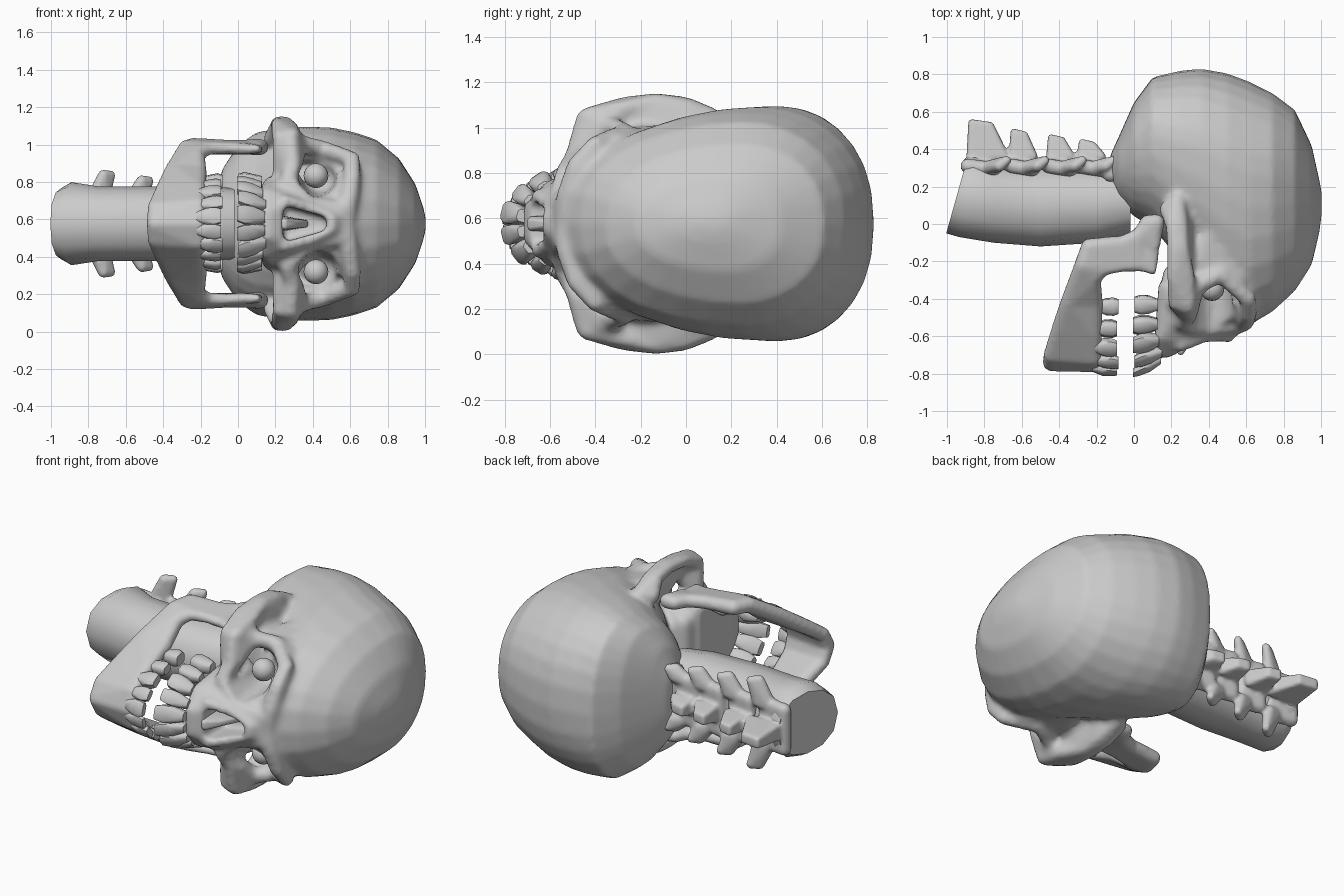
import bpy, bmesh, math
from mathutils import Vector

if "Cube" in bpy.data.objects:
    bpy.data.objects.remove(bpy.data.objects["Cube"])

MID = 0.577  # height of the symmetry plane; points are (x, y, lateral, radius)

tmp = bmesh.new()
bmesh.ops.create_icosphere(tmp, subdivisions=2, radius=1)
BALL = [v.co.copy() for v in tmp.verts]
tmp.free()


def add_hull(bm, balls):
    """Convex hull wrapped round a set of balls."""
    t = bmesh.new()
    for x, y, l, r in balls:
        for b in (BALL if r > 0 else [Vector()]):
            t.verts.new(Vector((x, y, MID + l)) + b * r)
    bmesh.ops.convex_hull(t, input=t.verts[:])
    bmesh.ops.delete(t, geom=[v for v in t.verts if not v.link_faces], context='VERTS')
    bmesh.ops.recalc_face_normals(t, faces=t.faces[:])
    me = bpy.data.meshes.new("hull")
    t.to_mesh(me)
    t.free()
    bm.from_mesh(me)
    bpy.data.meshes.remove(me)


def flip(balls):
    return [(x, y, -l, r) for x, y, l, r in balls]


def pair(bm, *balls):
    add_hull(bm, balls)
    add_hull(bm, flip(balls))


def across(bm, *balls):
    add_hull(bm, list(balls) + flip(balls))


def chain(bm, *balls):
    for a, b in zip(balls, balls[1:]):
        pair(bm, a, b)


def add_loft(bm, sections, sides, peak, power):
    """Skin through rings along x: (x, y_front, y_back, half_width, slant)."""
    rings = []
    for x, yf, yb, w, slant in sections:
        yc, ring = yf + peak * (yb - yf), []
        for i in range(sides):
            a = 2 * math.pi * i / sides
            c, s = math.cos(a), math.sin(a)
            y = yc + c * ((yb - yc) if c > 0 else (yc - yf))
            z = MID + w * math.copysign(abs(s) ** power, s)
            ring.append(bm.verts.new((x + slant * (y - yc), y, z)))
        rings.append(ring)
    faces = [bm.faces.new(rings[0]), bm.faces.new(rings[-1])]
    for r, q in zip(rings, rings[1:]):
        for i in range(sides):
            j = (i + 1) % sides
            faces.append(bm.faces.new((r[i], r[j], q[j], q[i])))
    bmesh.ops.recalc_face_normals(bm, faces=faces)


def make(name, bm, angle=40):
    me = bpy.data.meshes.new(name)
    bm.to_mesh(me)
    bm.free()
    ob = bpy.data.objects.new(name, me)
    bpy.context.collection.objects.link(ob)
    bpy.ops.object.select_all(action='DESELECT')
    ob.select_set(True)
    bpy.context.view_layer.objects.active = ob
    bpy.ops.object.shade_smooth_by_angle(angle=math.radians(angle))
    return ob


def fuse(ob, voxel, smooth=4, cutter=None):
    def remesh():
        m = ob.modifiers.new("fuse", 'REMESH')
        m.mode, m.voxel_size, m.use_smooth_shade = 'VOXEL', voxel, True
    remesh()
    if cutter:
        b = ob.modifiers.new("cut", 'BOOLEAN')
        b.operation, b.solver, b.object = 'DIFFERENCE', 'EXACT', cutter
        remesh()
    s = ob.modifiers.new("soften", 'SMOOTH')
    s.factor, s.iterations = 0.5, smooth


# braincase
sk = bmesh.new()
add_loft(sk, [(-.13, .22, .36, .15, 0), (-.08, .12, .47, .30, 0), (0, .04, .65, .42, 0),
              (.1, -.02, .785, .49, 0), (.25, -.2, .82, .515, 0), (.36, -.3, .83, .52, 0),
              (.5, -.46, .805, .515, 0), (.62, -.54, .76, .49, 0), (.74, -.47, .70, .45, 0),
              (.86, -.36, .61, .35, 0), (.95, -.22, .42, .21, 0), (.99, -.05, .24, .09, 0),
              (1.004, .05, .17, .03, 0)], 28, .62, .85)
# middle of the face and upper jaw
across(sk, (.22, -.28, .14, .07), (.5, -.4, .2, .09), (.3, -.5, .14, .06), (.52, -.5, .05, .06))
across(sk, (.16, -.68, .06, .04), (.15, -.6, .15, .04), (.17, -.34, .21, .04),
       (.29, -.62, .1, .045), (.28, -.34, .25, .05))
# brow ridge, side and lower rims of the eye sockets
chain(sk, (.575, -.53, 0, .05), (.59, -.52, .12, .055), (.61, -.48, .25, .05),
      (.61, -.40, .345, .045), (.46, -.27, .40, .045), (.32, -.34, .43, .05))
chain(sk, (.3, -.42, .40, .05), (.27, -.53, .22, .05), (.4, -.55, .1, .05), (.56, -.54, .07, .05))
# outer wall behind each socket
pair(sk, (.56, -.3, .36, .04), (.43, -.22, .38, .04), (.34, -.22, .38, .05), (.4, -.05, .40, .04))
# nose bridge and side walls
pair(sk, (.54, -.56, .03, .035), (.5, -.61, .015, .03), (.42, -.56, .06, .035))
chain(sk, (.5, -.60, .035, .03), (.38, -.6, .085, .035), (.25, -.65, .12, .035))
# cheekbones and arches, webbed to the braincase
pair(sk, (.21, -.43, .42, .03), (.28, -.445, .46, .045), (.33, -.33, .43, .05),
     (.22, -.42, .28, .04), (.3, -.5, .28, .04))
arch = [((.215, -.43, .46, .035), (.29, -.435, .47, .045)),
        ((.21, -.28, .525, .035), (.29, -.28, .505, .04)),
        ((.21, -.13, .54, .035), (.26, -.13, .54, .035)),
        ((.205, 0, .52, .04), (.25, 0, .515, .04)),
        ((.17, .08, .45, .04), (.23, .12, .46, .05))]
for (a, b), (c, d) in zip(arch, arch[1:]):
    pair(sk, a, b, c, d)
pair(sk, (.27, -.36, .47, .03), (.27, -.13, .53, .03), (.26, .02, .50, .03),
     (.28, .05, .40, .04), (.3, -.2, .34, .04))
skull = make("skull", sk)

# cutter for eye sockets and nose opening
cut = bmesh.new()
pair(cut, (.43, -.34, .25, .09), (.35, -.7, .25, .055), (.37, -.7, .32, .06),
     (.49, -.7, .3, .06), (.5, -.7, .22, .06), (.43, -.7, .18, .06))
across(cut, (.27, -.5, .06, .03), (.45, -.53, .015, .025), (.27, -.85, .065, .03), (.45, -.85, .015, .025))
sockets = make("socket_cutter", cut)
sockets.hide_render = True
sockets.hide_set(True)
fuse(skull, .0165, 4, sockets)

# nasal septum
ns = bmesh.new()
across(ns, (.25, -.68, .012, .02), (.25, -.5, .02, .02), (.36, -.5, .005, .015), (.3, -.62, .005, .015))
make("nasal_septum", ns, 50)

# eyeballs
for side, l in (("left", .257), ("right", -.257)):
    e = bmesh.new()
    bmesh.ops.create_uvsphere(e, u_segments=20, v_segments=12, radius=.066)
    make("eyeball_" + side, e).location = (.417, -.345, MID + l)

# lower jaw: body from chin to angle, then the upright branch
jw = bmesh.new()
body = [((-.21, -.755, 0, .04), (-.44, -.74, 0, .05)),
        ((-.21, -.72, .10, .04), (-.445, -.7, .085, .04)),
        ((-.21, -.60, .18, .04), (-.40, -.57, .175, .045)),
        ((-.21, -.42, .27, .045), (-.35, -.42, .28, .045)),
        ((-.22, -.29, .37, .045), (-.275, -.22, .405, .045)),
        ((-.16, -.24, .405, .035), (-.24, -.12, .415, .045)),
        ((-.05, -.225, .405, .03), (-.06, -.10, .41, .04)),
        ((.03, -.225, .40, .03), (.03, -.06, .41, .04))]
for a, b in zip(body, body[1:]):
    pair(jw, *a, *b)
pair(jw, (.03, -.22, .40, .03), (.10, -.25, .40, .022), (.11, -.15, .40, .025), (.03, -.06, .41, .03))
pair(jw, (.03, -.06, .41, .04), (.07, .01, .41, .04), (.12, .01, .41, .045), (.11, -.12, .405, .03))
fuse(make("lower_jaw", jw), .014)


def tooth_row(name, count, span, tip, root, depth, lean, fat):
    """Teeth spread along a curved dental arch."""
    bm = bmesh.new()
    for i in range(count):
        a = math.radians(span * (2 * (i + .5) / count - 1))
        p = Vector((.23 * math.sin(a), -.335 - depth * math.cos(a)))
        t = Vector((.23 * math.cos(a), depth * math.sin(a))).normalized()
        n = Vector((-t.y, t.x))
        if n.dot(p - Vector((0, -.335))) < 0:
            n = -n
        front = abs(math.cos(a)) ** 2
        end = root + (root - tip) * .2 * front
        w = fat * (1 + .15 * (i % 2))
        pts = []
        for f, ws, th in ((0, .8, .35 + .4 * (1 - front)), (.25, 1, .55 + .4 * (1 - front)),
                          (.6, .95, .75), (1, .55, .6)):
            x = tip + (end - tip) * f + (.008 if i % 3 == 0 else 0)
            c = p + n * lean * front * (1 - f)
            for u in (-1, 1):
                for v in (-1, 1):
                    for k in (.6, 1):
                        q = c + t * u * w * ws * k + n * v * w * th * (1.6 - k)
                        pts.append((x, q.y, q.x, 0))
        add_hull(bm, pts)
    make(name, bm, 50)


tooth_row("upper_teeth", 10, 84, -.005, .12, .385, .085, .043)
tooth_row("lower_teeth", 10, 84, -.09, -.2, .43, .03, .04)

# neck
nk = bmesh.new()
add_loft(nk, [(-.945, -.05, .37, .19, .28), (-.89, -.07, .37, .222, .2), (-.75, -.1, .33, .2, 0),
              (-.5, -.12, .31, .2, 0), (-.2, -.1, .3, .2, 0), (-.02, -.05, .3, .19, 0)], 12, .5, .85)
make("neck", nk)

# neck bones: block, rear spine and side wings for each
sp = bmesh.new()
for x, top, wing, k in ((-.82, .56, .26, 1.7), (-.615, .51, .23, 1), (-.415, .48, .21, 1), (-.25, .455, .18, 1)):
    across(sp, (x - .04 * k, .31, .12, .04), (x + .07, .29, .12, .04))
    across(sp, (x - .03 * k, top - .015, .02, .015), (x + .032 * k, top - .03, .02, .015),
           (x + .075 * k, .36, .03, .025), (x - .03 * k, .36, .03, .025))
    pair(sp, (x + .04, .3, .12, .04), (x + .1, .32, .13, .035),
         (x + .1, .31, wing, .03), (x + .14, .34, wing, .025))
across(sp, (-.12, .27, .14, .05), (-.05, .3, .12, .05))
fuse(make("neck_bones", sp), .011, 3)
